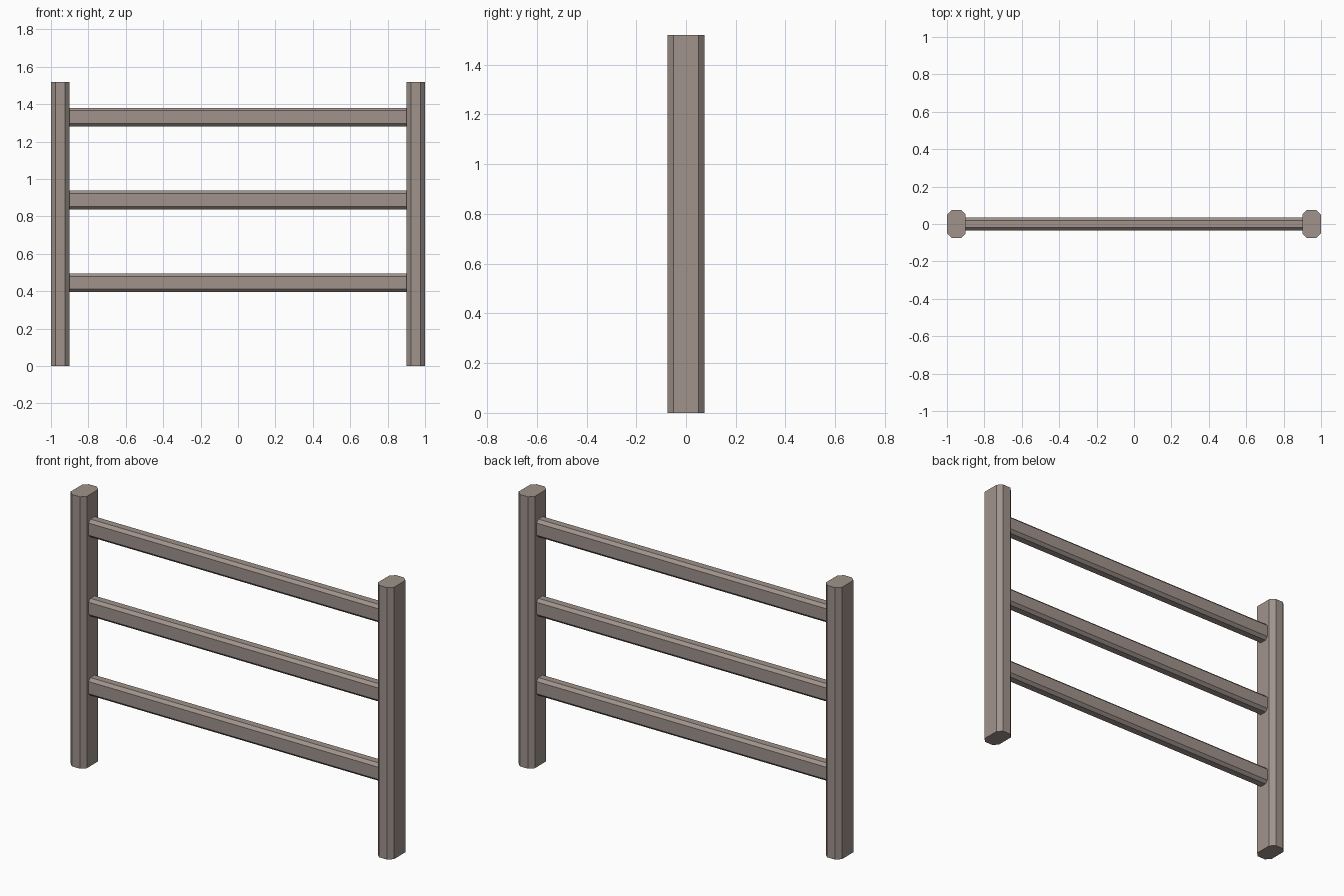
import bpy
import bmesh
from mathutils import Vector

if "Cube" in bpy.data.objects:
    bpy.data.objects.remove(bpy.data.objects["Cube"])

wood = bpy.data.materials.new("weathered_wood")
wood.diffuse_color = (0.35, 0.29, 0.26, 1.0)
wood.use_nodes = True
wood.node_tree.nodes["Principled BSDF"].inputs["Base Color"].default_value = wood.diffuse_color


def chamfered_outline(half_u, half_v, cut):
    """Eight-sided outline of a rectangle with cut corners."""
    u, v, c = half_u, half_v, cut
    return [(u, v - c), (u - c, v), (c - u, v), (-u, v - c),
            (-u, c - v), (c - u, -v), (u - c, -v), (u, c - v)]


def beam(name, outline, u_axis, v_axis, start, length):
    """Extrude an outline along the axis at right angles to u and v."""
    u_axis, v_axis, start = Vector(u_axis), Vector(v_axis), Vector(start)
    bm = bmesh.new()
    face = bm.faces.new([bm.verts.new(start + u_axis * u + v_axis * v)
                         for u, v in outline])
    ext = bmesh.ops.extrude_face_region(bm, geom=[face], use_keep_orig=True)
    moved = [g for g in ext["geom"] if isinstance(g, bmesh.types.BMVert)]
    bmesh.ops.translate(bm, verts=moved, vec=u_axis.cross(v_axis) * length)
    bmesh.ops.recalc_face_normals(bm, faces=bm.faces)
    mesh = bpy.data.meshes.new(name)
    bm.to_mesh(mesh)
    bm.free()
    mesh.materials.append(wood)
    obj = bpy.data.objects.new(name, mesh)
    bpy.context.collection.objects.link(obj)


# Upright posts at both ends
post = chamfered_outline(0.05, 0.075, 0.025)
for side, x in (("left", -0.95), ("right", 0.95)):
    beam(side + "_post", post, (1, 0, 0), (0, 1, 0), (x, 0, 0), 1.52)

# Three horizontal rails between the posts
rail = chamfered_outline(0.035, 0.05, 0.016)
for level, z in (("lower", 0.445), ("middle", 0.888), ("upper", 1.331)):
    beam(level + "_rail", rail, (0, 1, 0), (0, 0, 1), (-0.9, 0, z), 1.8)
